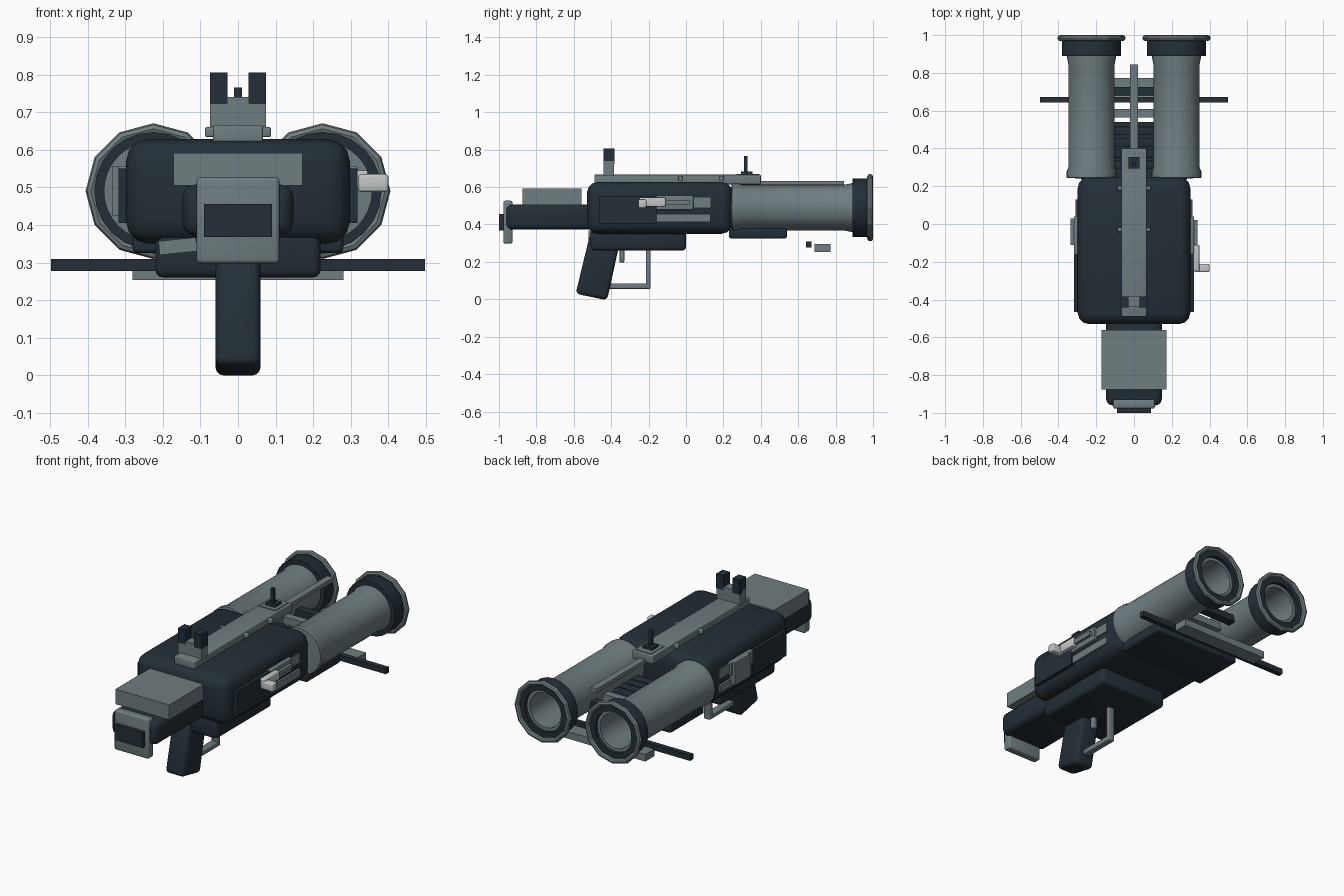
import bpy, bmesh, math
from mathutils import Matrix, Vector

cube = bpy.data.objects.get("Cube")
if cube:
    bpy.data.objects.remove(cube, do_unlink=True)


def material(name, rgb):
    m = bpy.data.materials.new(name)
    m.use_nodes = True
    m.diffuse_color = (*rgb, 1)
    m.node_tree.nodes["Principled BSDF"].inputs["Base Color"].default_value = (*rgb, 1)
    return m


DARK = material("dark blue steel", (0.017, 0.028, 0.038))
GREY = material("grey metal", (0.16, 0.205, 0.22))
LIGHT = material("pale metal", (0.55, 0.56, 0.56))


def finish(name, bm, mat, bevel=0, segments=3, smooth=True):
    """Round the edges, then turn the bmesh into a coloured object."""
    if bevel:
        bmesh.ops.bevel(bm, geom=bm.edges[:], offset=bevel, segments=segments,
                        profile=0.5, affect='EDGES', clamp_overlap=True)
    bmesh.ops.recalc_face_normals(bm, faces=bm.faces)
    mesh = bpy.data.meshes.new(name)
    bm.to_mesh(mesh)
    bm.free()
    mesh.materials.append(mat)
    if smooth:
        mesh.shade_smooth()
        mesh.set_sharp_from_angle(angle=math.radians(35))
    ob = bpy.data.objects.new(name, mesh)
    bpy.context.scene.collection.objects.link(ob)
    return ob


def box(name, x, y, z, mat, bevel=0, turn=None):
    """Box from (min, max) ranges; a single x number means symmetric."""
    if not isinstance(x, tuple):
        x = (-x, x)
    ranges = (x, y, z)
    centre = Vector([(a + b) / 2 for a, b in ranges])
    size = Vector([b - a for a, b in ranges])
    m = Matrix.Translation(centre) @ (turn or Matrix()) @ Matrix.Diagonal(size).to_4x4()
    bm = bmesh.new()
    bmesh.ops.create_cube(bm, size=1, matrix=m)
    return finish(name, bm, mat, bevel)


def lathe(name, profile, x, z, sides, mat, closed=False, smooth=True):
    """Spin (radius, y) points about a line along y."""
    bm = bmesh.new()
    rings = []
    for r, y in profile:
        rings.append([bm.verts.new((x + r * math.cos(i * math.tau / sides), y,
                                    z + r * math.sin(i * math.tau / sides)))
                      for i in range(sides)])
    pairs = list(zip(rings, rings[1:]))
    if closed:
        pairs.append((rings[-1], rings[0]))
    else:
        bm.faces.new(rings[0])
        bm.faces.new(rings[-1])
    for a, b in pairs:
        for i in range(sides):
            j = (i + 1) % sides
            bm.faces.new((a[i], a[j], b[j], b[i]))
    return finish(name, bm, mat, smooth=smooth)


# Body and lower frame
box("receiver", 0.298, (-0.53, 0.25), (0.35, 0.628), DARK, 0.06)
box("lower_frame", 0.22, (-0.51, 0.0), (0.26, 0.38), DARK, 0.022)
box("forend", 0.28, (0.23, 0.54), (0.325, 0.385), DARK, 0.012)

# Stock
box("stock", 0.147, (-0.96, -0.48), (0.372, 0.507), DARK, 0.032)
box("cheek_rest", 0.172, (-0.875, -0.56), (0.505, 0.592), GREY)
box("butt_plate", 0.11, (-0.977, -0.928), (0.298, 0.527), GREY, 0.01)
box("butt_pad", 0.09, (-1.0, -0.965), (0.368, 0.456), DARK)

# Slanted grip
bm = bmesh.new()
sides = [[bm.verts.new((x, y, z)) for y, z in
          ((-0.59, 0.03), (-0.422, -0.005), (-0.355, 0.3), (-0.515, 0.34))]
         for x in (-0.06, 0.06)]
for s in sides:
    bm.faces.new(s)
for i in range(4):
    j = (i + 1) % 4
    bm.faces.new((sides[0][i], sides[0][j], sides[1][j], sides[1][i]))
finish("grip", bm, DARK, 0.022)

# Trigger group
box("guard_bottom", 0.02, (-0.43, -0.19), (0.056, 0.085), GREY, 0.005)
box("guard_front", 0.02, (-0.215, -0.19), (0.06, 0.28), GREY, 0.005)
box("trigger", 0.014, (-0.355, -0.33), (0.197, 0.28), GREY, 0.005)

# Twin barrels with dark collars and faceted muzzle rims
for side, s in (("right", -1), ("left", 1)):
    cx, cz = s * 0.225, 0.49
    lathe(side + "_barrel",
          [(0.1, 0.4), (0.1, 0.965), (0.128, 0.965), (0.133, 0.9), (0.123, 0.85),
           (0.123, 0.3), (0.132, 0.275), (0.132, 0.245), (0.05, 0.24)],
          cx, cz, 32, GREY)
    lathe(side + "_collar",
          [(0.118, 0.89), (0.157, 0.89), (0.157, 0.968), (0.15, 0.985), (0.118, 0.985)],
          cx, cz, 24, DARK, closed=True)
    lathe(side + "_muzzle_rim",
          [(0.166 + 0.0145 * math.cos(a * math.tau / 8), 0.9845 + 0.0155 * math.sin(a * math.tau / 8))
           for a in range(8)], cx, cz, 12, GREY, closed=True, smooth=False)

# Cooling ribs and cross braces between the barrels
box("rib_bed", 0.12, (0.24, 0.54), (0.38, 0.43), DARK)
for i in range(4):
    y = 0.29 + i * 0.06
    box(f"cooling_rib_{i + 1}", 0.12, (y, y + 0.045), (0.42, 0.47), DARK, 0.006)
box("grey_brace", 0.13, (0.565, 0.61), (0.44, 0.48), GREY)
box("dark_brace", 0.13, (0.675, 0.725), (0.44, 0.48), DARK)

# Low cross bars under the barrels
box("cross_bar", 0.497, (0.642, 0.672), (0.277, 0.309), DARK)
box("cross_plate", 0.28, (0.688, 0.772), (0.254, 0.295), GREY)

# Top rail and its bolts
box("top_rail", 0.066, (-0.49, 0.4), (0.615, 0.666), GREY, 0.005)
box("barrel_rib", 0.02, (0.38, 0.845), (0.608, 0.632), GREY)
for y in (-0.03, 0.19):
    box("rail_bolt", 0.088, (y - 0.012, y + 0.012), (0.634, 0.66), GREY, 0.005)

# Sights
box("rear_sight_base", 0.075, (-0.44, -0.385), (0.66, 0.74), GREY)
for s in (-1, 1):
    x = sorted((s * 0.028, s * 0.075))
    box("rear_sight_post", tuple(x), (-0.442, -0.383), (0.722, 0.806), DARK)
box("front_sight_block", 0.05, (0.27, 0.39), (0.64, 0.67), GREY)
box("front_sight_base", 0.03, (0.295, 0.355), (0.655, 0.683), DARK)
box("front_sight_pin", 0.01, (0.31, 0.33), (0.67, 0.766), DARK)

# Side panels on both flanks
for side, s in (("right", -1), ("left", 1)):
    def flank(depth):
        return tuple(sorted((s * 0.28, s * depth)))
    box(side + "_dark_panel", flank(0.318), (-0.465, -0.155), (0.405, 0.55), DARK)
    box(side + "_lower_strip", flank(0.31), (-0.16, 0.13), (0.412, 0.455), GREY)
    box(side + "_upper_plate", flank(0.318), (-0.16, 0.04), (0.478, 0.556), GREY, 0.004)
    box(side + "_latch", flank(0.306), (0.03, 0.13), (0.49, 0.545), GREY)
box("ejection_cover", (-0.335, -0.29), (-0.11, 0.03), (0.425, 0.555), GREY)

# Charging handle
box("handle_slide", (0.3, 0.346), (-0.25, -0.11), (0.495, 0.545), LIGHT, 0.006)
box("handle_knob", (0.32, 0.4), (-0.255, -0.212), (0.488, 0.535), LIGHT, 0.008)
box("handle_rod", (0.315, 0.335), (-0.12, 0.02), (0.505, 0.53), GREY)

# Small tilted tab under the receiver
box("tilted_tab", (-0.21, -0.11), (-0.52, -0.49), (0.325, 0.362), GREY,
    turn=Matrix.Rotation(math.radians(-6), 4, 'Y'))
